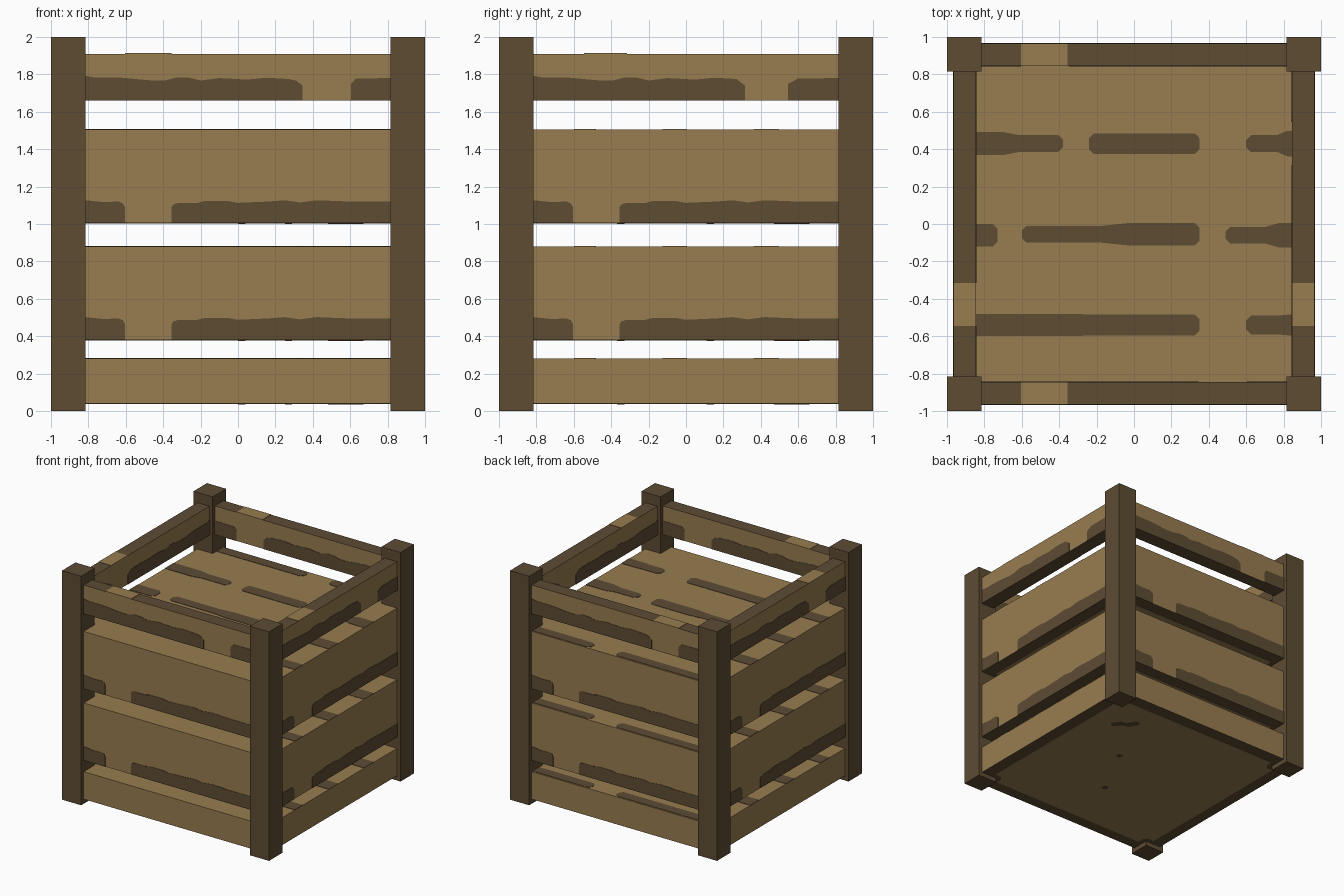
import bpy, bmesh, math
from mathutils import Matrix, Vector

if "Cube" in bpy.data.objects:
    bpy.data.objects.remove(bpy.data.objects["Cube"])


def material(name, rgb):
    m = bpy.data.materials.new(name)
    m.diffuse_color = (*rgb, 1)
    m.use_nodes = True
    m.node_tree.nodes["Principled BSDF"].inputs["Base Color"].default_value = m.diffuse_color
    return m


LIGHT = material("light_wood", (0.315, 0.205, 0.082))
DARK = material("dark_wood", (0.112, 0.072, 0.034))
R = 0.965      # outer face of the boards
T = 0.003      # thickness of painted plates
POST = 0.815   # inner edge of the posts


def finish(name, bm, mats):
    bmesh.ops.recalc_face_normals(bm, faces=bm.faces)
    mesh = bpy.data.meshes.new(name)
    bm.to_mesh(mesh)
    bm.free()
    for m in mats:
        mesh.materials.append(m)
    ob = bpy.data.objects.new(name, mesh)
    bpy.context.collection.objects.link(ob)
    return ob


def box(name, lo, hi, mats, turn=0, dark_side=None):
    """Box; dark_side lists normal z signs that take the second material."""
    bm = bmesh.new()
    bmesh.ops.create_cube(bm, size=1)
    lo, hi = Vector(lo), Vector(hi)
    for v in bm.verts:
        v.co = (lo + hi) / 2 + Vector(a * b for a, b in zip(v.co, hi - lo))
    bm.transform(Matrix.Rotation(turn * math.pi / 2, 4, 'Z'))
    bm.normal_update()
    for f in bm.faces:
        if dark_side and round(f.normal.z) in dark_side:
            f.material_index = 1
    return finish(name, bm, mats)


def plate(name, outline, place, mat):
    """Thin plate; place(u, v, h) maps the outline and height to a point."""
    bm = bmesh.new()
    low = [bm.verts.new(place(u, v, -T)) for u, v in outline]
    top = [bm.verts.new(place(u, v, T)) for u, v in outline]
    bm.faces.new(low)
    bm.faces.new(top)
    n = len(outline)
    for i in range(n):
        j = (i + 1) % n
        bm.faces.new((low[i], low[j], top[j], top[i]))
    return finish(name, bm, [mat])


def side(turn, r, out=1):
    """Placement on an upright face, turned about the centre."""
    m = Matrix.Rotation(turn * math.pi / 2, 3, 'Z')
    return lambda u, v, h: m @ Vector((u, -r - out * h, v))


def flat(z, up=1):
    return lambda u, v, h: Vector((u, v, z + up * h))


def band(u0, u1, z, wave):
    """Worn strip along a lower edge, following a wavy top line."""
    tops = [(u, z + h) for u, h in wave if u0 <= u <= u1]
    return [(u0, z), *tops, (u1, z)]


def streak(x0, x1, y, w0, w1):
    """Long grain mark with rounded ends, left square at the board edge."""
    c0 = 0 if x0 <= -R else 0.025
    c1 = 0 if x1 >= R else 0.025
    s0, s1 = w0 - c0, w1 - c1
    m = x0 + (x1 - x0) * 0.45
    n = x0 + (x1 - x0) * 0.6
    up = [(x0, s0), (x0 + c0, w0), (m, w0), (n, w1), (x1 - c1, w1), (x1, s1)]
    return [(x, y + w) for x, w in up] + [(x, y - w) for x, w in reversed(up)]


# Corner posts
for sx in (-1, 1):
    for sy in (-1, 1):
        x, y = sorted((sx * POST, sx)), sorted((sy * POST, sy))
        box("corner_post", (x[0], y[0], 0), (x[1], y[1], 2), [DARK])

# Wavy line of the board wear and of the top rail wear
WEAR = [(-0.815, .122), (-0.72, .112), (-0.64, .115), (-0.615, .105), (-0.605, .085),
        (-0.355, .085), (-0.345, .1), (-0.32, .107), (-0.22, .107), (-0.18, .117),
        (-0.05, .117), (0, .108), (0.16, .115), (0.25, .122), (0.33, .11),
        (0.42, .122), (0.6, .115), (0.815, .115)]
RAIL_WEAR = [(-0.815, .132), (-0.76, .122), (-0.62, .122), (-0.46, .107), (-0.39, .107),
             (-0.33, .122), (-0.26, .122), (-0.2, .107), (-0.1, .12), (0.05, .112),
             (0.15, .122), (0.27, .115), (0.31, .107), (0.345, .08),
             (0.605, .09), (0.63, .118), (0.815, .12)]

STREAKS = [(-R, -0.38, .43, .062, .045), (-0.24, .35, .43, .055, .055), (.6, R, .43, .045, .068),
           (-R, -0.73, -.06, .06, .06), (-0.6, .35, -.055, .045, .06), (.49, R, -.06, .045, .065),
           (-R, .35, -.54, .06, .055), (.6, R, -.54, .05, .055),
           (-R, 0.02, .91, .045, .045), (.26, R, .91, .045, .045)]

# Underside panel with cut corners, and its small marks
A, B, C = 0.86, 0.77, 0.80
PANEL = [(-C, -B), (-B, -C), (-B, -A), (B, -A), (B, -C), (C, -B), (A, -B), (A, B),
         (C, B), (B, C), (B, A), (-B, A), (-B, C), (-C, B), (-A, B), (-A, -B)]
MARKS = [[(.64, .47), (.67, .5), (.62, .57), (.57, .58), (.53, .65), (.49, .66),
          (.48, .63), (.52, .55), (.57, .54)],
         [(.25, .11), (.29, .11), (.29, .15), (.25, .15)],
         [(0, -.37), (.04, -.37), (.04, -.33), (0, -.33)]]

# Stacked board layers
for name, z0, z1 in (("bottom", .04, .28), ("middle", .38, .88), ("upper", 1.005, 1.505)):
    box(name + "_boards", (-R, -R, z0), (R, R, z1), [LIGHT, DARK], dark_side=[-1])
    for s in STREAKS:
        plate(name + "_top_streak", streak(*s), flat(z1), DARK)
    plate(name + "_underside_panel", PANEL, flat(z0, -1), LIGHT)
    for m in MARKS:
        plate(name + "_underside_mark", m, flat(z0 - T, -1), DARK)
    if name != "bottom":
        for k in range(4):
            for u0, u1 in ((-0.815, -0.605), (-0.355, .815)):
                plate(name + "_worn_edge", band(u0, u1, z0, WEAR), side(k, R), DARK)

# Open top rails with worn lower edges and a light patch on top
Z0, Z1, INNER = 1.66, 1.91, 0.845
for k in range(4):
    box("top_rail", (-0.9, -R, Z0), (0.9, -INNER, Z1), [LIGHT, DARK], k, [-1, 1])
    shift = -0.03 if k % 2 else 0
    wave = [(u + shift if 0.3 < u < 0.7 else u, h) for u, h in RAIL_WEAR]
    g0, g1 = .345 + shift, .605 + shift * 2
    wave = [(g1 if abs(u - .605 - shift) < .001 else u, h) for u, h in wave]
    for u0, u1 in ((-0.815, g0 + .0001), (g1 - .0001, .815)):
        strip = band(u0, u1, Z0, wave)
        plate("rail_outer_wear", strip, side(k, R), DARK)
    # the inner wear has its gap at the left end as seen from inside
    for u0, u1 in ((-0.815, g0 + .0001), (g1 - .0001, .815)):
        strip = band(u0, u1, Z0, wave)
        plate("rail_inner_wear", strip, side(k, INNER, -1), DARK)
    p0, p1 = (-0.605, -0.355) if k % 2 == 0 else (-0.545, -0.315)
    if k >= 2:
        p0, p1 = -p1, -p0
    m = side(k, 0)
    plate("rail_top_patch", [(p0, -R), (p1, -R), (p1, -INNER), (p0, -INNER)],
          lambda u, v, h, m=m: m(u, 0, -v) + Vector((0, 0, Z1 + h)), LIGHT)
